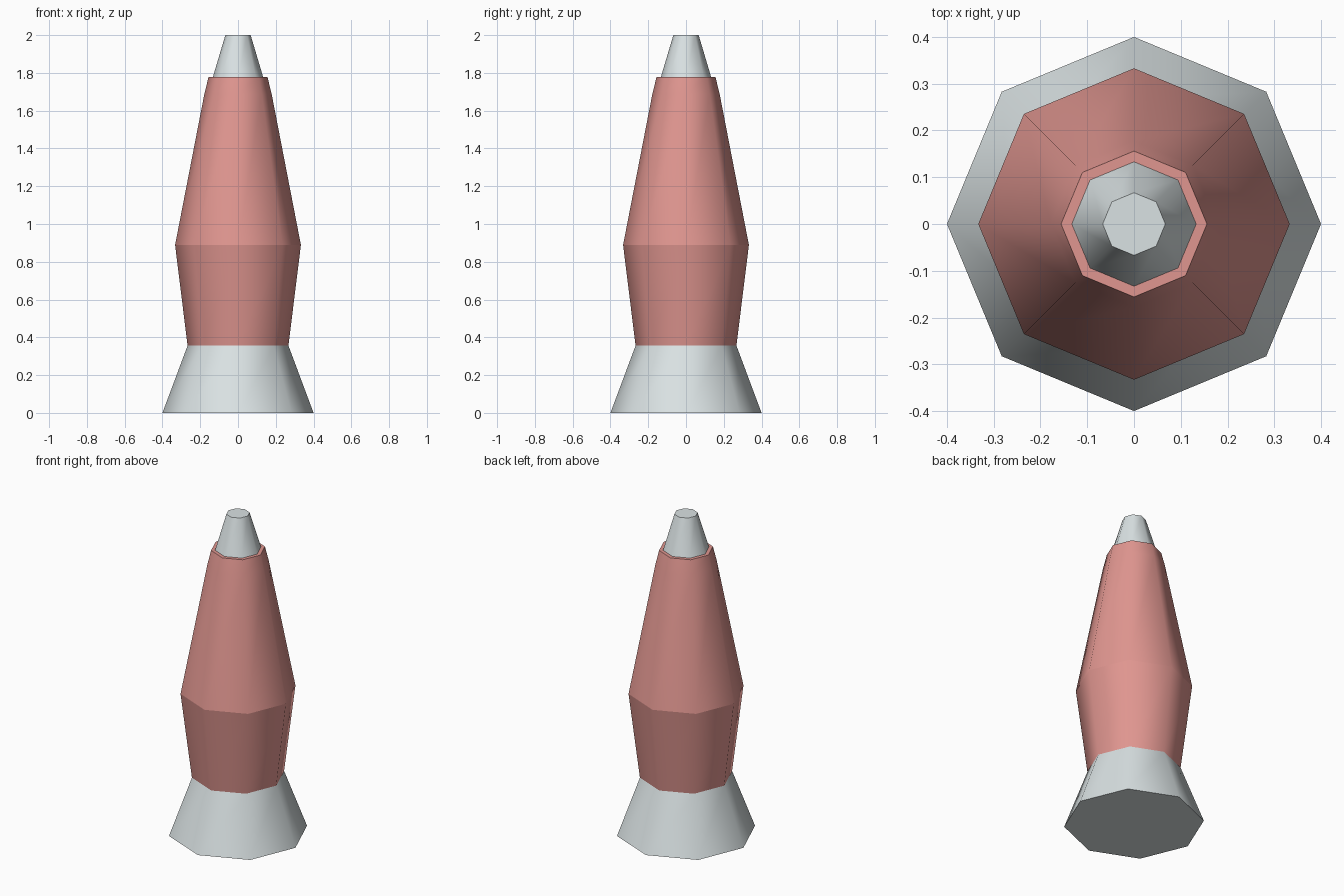
import bpy, bmesh, math

if "Cube" in bpy.data.objects:
    bpy.data.objects.remove(bpy.data.objects["Cube"])

SIDES = 8


def material(name, color):
    m = bpy.data.materials.new(name)
    m.diffuse_color = (*color, 1.0)
    m.use_nodes = True
    m.node_tree.nodes["Principled BSDF"].inputs["Base Color"].default_value = m.diffuse_color
    return m


def lathe(name, profile, mat, sharp_rings=(), cap_bottom=False, cap_top=False):
    """Spin (radius, z) points around z; smooth around, sharp on chosen rings."""
    bm = bmesh.new()
    rings = []
    for r, z in profile:
        rings.append([bm.verts.new((r * math.cos(math.tau * i / SIDES),
                                    r * math.sin(math.tau * i / SIDES), z))
                      for i in range(SIDES)])
    for lo, hi in zip(rings, rings[1:]):
        for i in range(SIDES):
            j = (i + 1) % SIDES
            bm.faces.new((lo[i], lo[j], hi[j], hi[i])).smooth = True
    if cap_bottom:
        bm.faces.new(rings[0][::-1])
    if cap_top:
        bm.faces.new(rings[-1])
    for k in sharp_rings:
        for i in range(SIDES):
            bm.edges.get((rings[k][i], rings[k][(i + 1) % SIDES])).smooth = False
    mesh = bpy.data.meshes.new(name)
    bm.to_mesh(mesh)
    bm.free()
    mesh.materials.append(mat)
    obj = bpy.data.objects.new(name, mesh)
    bpy.context.collection.objects.link(obj)
    return obj


metal = material("pale grey metal", (0.70, 0.76, 0.77))
glass = material("pink glass", (0.745, 0.305, 0.279))

# Flared stand
lathe("base", [(0.40, 0.0), (0.267, 0.356)], metal,
      sharp_rings=(0,), cap_bottom=True)

# Tapered vessel with a flat rim around the cap
lathe("vessel", [(0.267, 0.356), (0.333, 0.889), (0.178, 1.689),
                 (0.156, 1.778), (0.133, 1.778)], glass, sharp_rings=(1, 3))

# Top cap
lathe("cap", [(0.133, 1.778), (0.067, 2.0)], metal,
      sharp_rings=(1,), cap_top=True)
